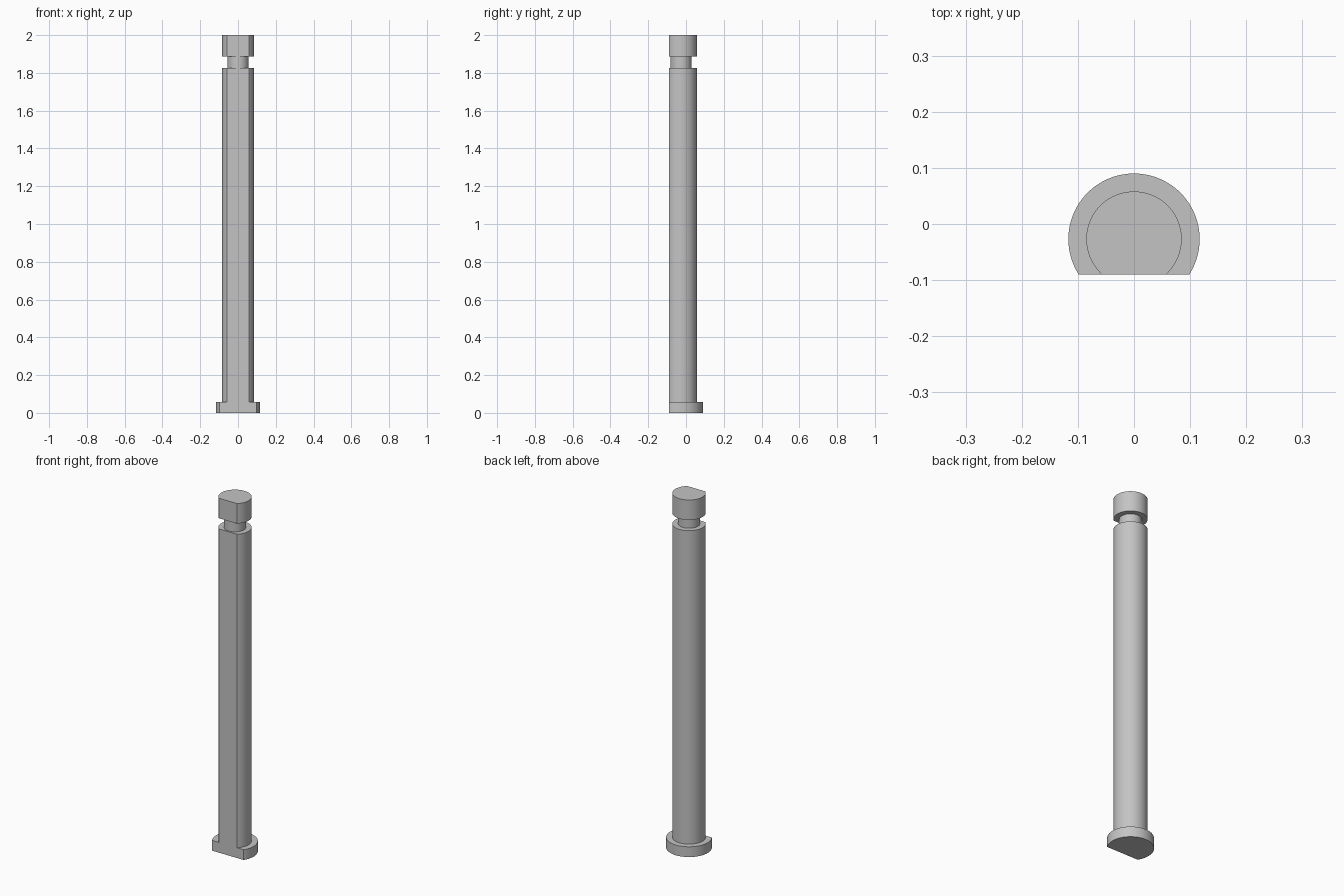
import bpy, bmesh, math
from mathutils import Vector

if "Cube" in bpy.data.objects:
    bpy.data.objects.remove(bpy.data.objects["Cube"], do_unlink=True)

AXIS_Y = -0.027
FLAT_Y = -0.09
SEGMENTS = 96

# Plain grey metal
grey = bpy.data.materials.new("grey_metal")
grey.use_nodes = True
colour = (0.55, 0.55, 0.55, 1)
grey.diffuse_color = colour
grey.node_tree.nodes["Principled BSDF"].inputs["Base Color"].default_value = colour

# Half profile (radius, height): flange, shaft, neck groove, head
profile = [(0, 0), (0.117, 0), (0.117, 0.058), (0.085, 0.058),
           (0.085, 1.827), (0.056, 1.827), (0.056, 1.887),
           (0.085, 1.887), (0.085, 2), (0, 2)]

# Turn the profile into a solid pin
bm = bmesh.new()
verts = [bm.verts.new((r, AXIS_Y, z)) for r, z in profile]
edges = [bm.edges.new(pair) for pair in zip(verts, verts[1:])]
bmesh.ops.spin(bm, geom=verts + edges, cent=(0, AXIS_Y, 0), axis=(0, 0, 1),
               angle=math.tau, steps=SEGMENTS, use_duplicate=False)
bmesh.ops.remove_doubles(bm, verts=bm.verts[:], dist=1e-5)

# Mill the flat along the front
cut = bmesh.ops.bisect_plane(bm, geom=bm.verts[:] + bm.edges[:] + bm.faces[:],
                             plane_co=Vector((0, FLAT_Y, 0)),
                             plane_no=Vector((0, -1, 0)), clear_outer=True)
rim = [e for e in cut["geom_cut"] if isinstance(e, bmesh.types.BMEdge)]
bmesh.ops.edgenet_fill(bm, edges=rim)

# Merge the fans on the end caps into single flat faces
bmesh.ops.dissolve_limit(bm, angle_limit=math.radians(0.5),
                         verts=bm.verts[:], edges=bm.edges[:])
bmesh.ops.recalc_face_normals(bm, faces=bm.faces[:])

mesh = bpy.data.meshes.new("flatted_pin")
bm.to_mesh(mesh)
bm.free()
mesh.materials.append(grey)
pin = bpy.data.objects.new("flatted_pin", mesh)
bpy.context.collection.objects.link(pin)

# Smooth round walls, crisp edges
bpy.ops.object.select_all(action="DESELECT")
pin.select_set(True)
bpy.context.view_layer.objects.active = pin
bpy.ops.object.shade_smooth_by_angle(angle=math.radians(30))
